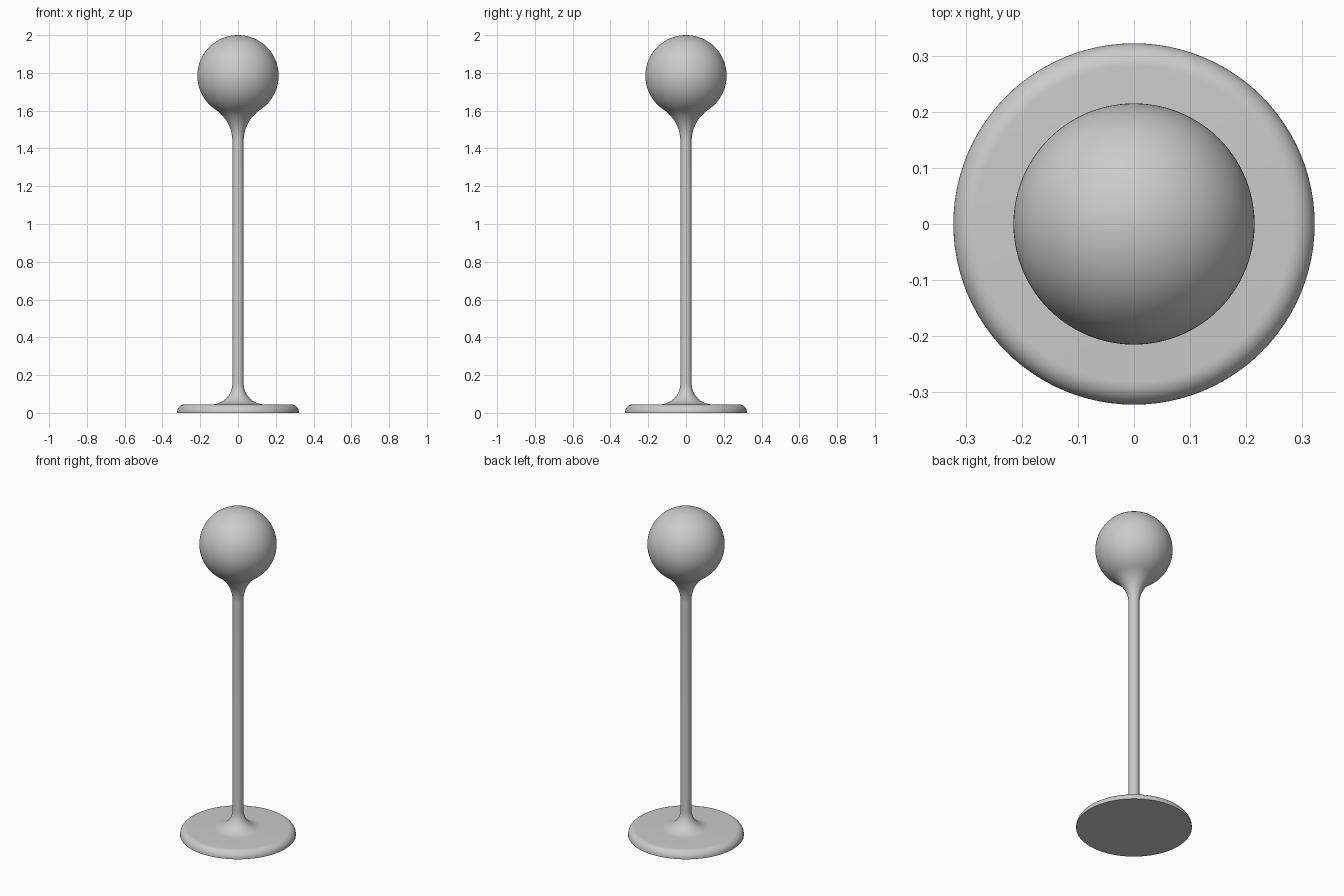
import bpy
import bmesh
from math import sin, cos, pi, atan2, sqrt, radians

cube = bpy.data.objects.get("Cube")
if cube:
    bpy.data.objects.remove(cube, do_unlink=True)

HEIGHT = 2.0
BALL_R, STEM_R = 0.215, 0.03
BASE_R, BASE_H, RIM_R = 0.322, 0.045, 0.04
FOOT_R, NECK_R = 0.11, 0.2
SEGMENTS = 96


def arc(cx, cz, r, start, end, steps):
    """Points along a circular arc in the profile plane."""
    angles = [start + (end - start) * i / steps for i in range(steps + 1)]
    return [(cx + r * cos(a), cz + r * sin(a)) for a in angles]


# The neck fillet touches both the stem and the ball
ball_z = HEIGHT - BALL_R
neck_x = STEM_R + NECK_R
neck_z = ball_z - sqrt((BALL_R + NECK_R) ** 2 - neck_x ** 2)
touch = atan2(neck_z - ball_z, neck_x)

# Profile from the centre of the underside to the top of the ball
profile = [(0, 0), (BASE_R, 0)]
profile += arc(BASE_R - RIM_R, BASE_H - RIM_R, RIM_R, 0, pi / 2, 10)
profile += arc(STEM_R + FOOT_R, BASE_H + FOOT_R, FOOT_R, 1.5 * pi, pi, 16)
profile += arc(neck_x, neck_z, NECK_R, pi, touch + pi, 16)
profile += arc(0, ball_z, BALL_R, touch, pi / 2, 48)[1:-1]
profile.append((0, HEIGHT))

# Turn the profile around the vertical axis
bm = bmesh.new()
verts = [bm.verts.new((x, 0, z)) for x, z in profile]
edges = [bm.edges.new(pair) for pair in zip(verts, verts[1:])]
bmesh.ops.spin(bm, geom=verts + edges, cent=(0, 0, 0), axis=(0, 0, 1),
               angle=2 * pi, steps=SEGMENTS, use_merge=True)
bmesh.ops.remove_doubles(bm, verts=bm.verts, dist=0.0001)
bmesh.ops.recalc_face_normals(bm, faces=bm.faces)
mesh = bpy.data.meshes.new("ball_stand")
bm.to_mesh(mesh)
bm.free()
stand = bpy.data.objects.new("ball_stand", mesh)
bpy.context.collection.objects.link(stand)

# Plain grey finish
grey = bpy.data.materials.new("light_grey")
grey.use_nodes = True
colour = (0.6, 0.6, 0.6, 1)
grey.diffuse_color = colour
grey.node_tree.nodes["Principled BSDF"].inputs["Base Color"].default_value = colour
mesh.materials.append(grey)

# Smooth shading with a crisp lower rim
bpy.ops.object.select_all(action="DESELECT")
stand.select_set(True)
bpy.context.view_layer.objects.active = stand
bpy.ops.object.shade_smooth_by_angle(angle=radians(40))
